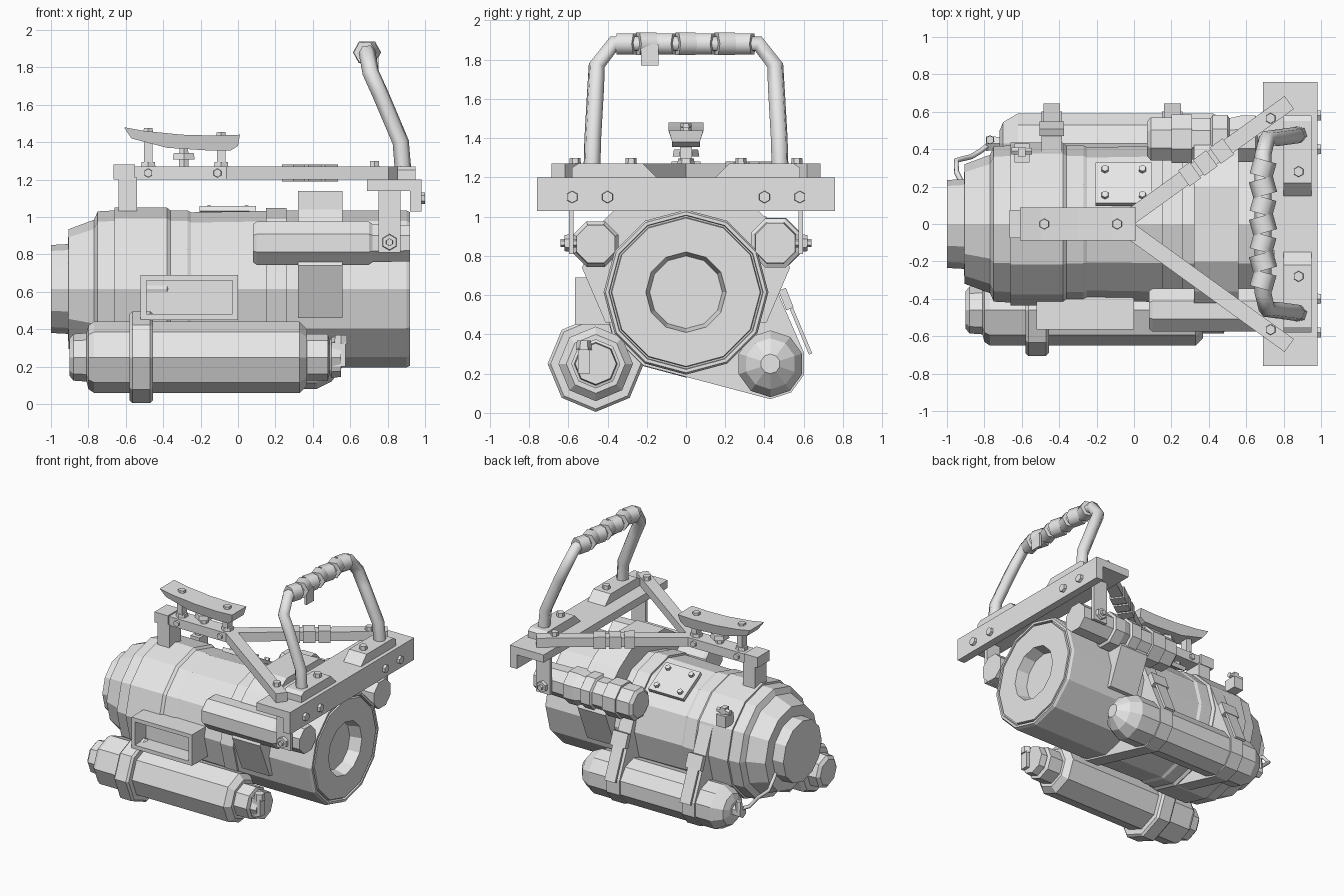
import bpy, bmesh, math
from mathutils import Vector, Matrix

cube = bpy.data.objects.get("Cube")
if cube:
    bpy.data.objects.remove(cube, do_unlink=True)

grey = bpy.data.materials.new("plain grey")
grey.use_nodes = True
COLOUR = (0.8, 0.8, 0.8, 1)
grey.diffuse_color = COLOUR
grey.node_tree.nodes["Principled BSDF"].inputs["Base Color"].default_value = COLOUR


def link(name, mesh):
    mesh.materials.clear()
    mesh.materials.append(grey)
    ob = bpy.data.objects.new(name, mesh)
    bpy.context.collection.objects.link(ob)
    return ob


def finish(name, bm):
    bmesh.ops.recalc_face_normals(bm, faces=bm.faces)
    mesh = bpy.data.meshes.new(name)
    bm.to_mesh(mesh)
    bm.free()
    return link(name, mesh)


def ring_points(r, y, z, sides, phase=0):
    angles = [math.tau * (k + phase) / sides for k in range(sides)]
    return [(y + r * math.sin(a), z + r * math.cos(a)) for a in angles]


def lathe(name, profile, y, z, sides, phase=0):
    """Faceted solid turned about an axis along x."""
    bm = bmesh.new()
    rings = [[bm.verts.new((x, *p)) for p in ring_points(r, y, z, sides, phase)]
             for x, r in profile]
    for a, b in zip(rings, rings[1:]):
        for k in range(sides):
            j = (k + 1) % sides
            bm.faces.new((a[k], a[j], b[j], b[k]))
    bm.faces.new(rings[0])
    bm.faces.new(rings[-1])
    return finish(name, bm)


def prism(name, points, place, start, end):
    """Extrude a 2D outline; place(u, v, depth) gives the 3D position."""
    bm = bmesh.new()
    a, b = ([bm.verts.new(place(u, v, d)) for u, v in points] for d in (start, end))
    bm.faces.new(a)
    bm.faces.new(b)
    for k in range(len(a)):
        j = (k + 1) % len(a)
        bm.faces.new((a[k], a[j], b[j], b[k]))
    return finish(name, bm)


def along_x(u, v, d):
    return (d, u, v)


def along_y(u, v, d):
    return (u, d, v)


def solid(name, matrix):
    bm = bmesh.new()
    bmesh.ops.create_cube(bm, size=1, matrix=matrix)
    return finish(name, bm)


def box(name, low, high):
    low, high = Vector(low), Vector(high)
    size = high - low
    return solid(name, Matrix.Translation((low + high) / 2) @ Matrix.Diagonal((*size, 1)))


def beam(name, a, b, w, h):
    a, b = Vector(a), Vector(b)
    d = (b - a).normalized()
    side = d.cross(Vector((0, 0, 1))).normalized()
    rot = Matrix((d, side, side.cross(d))).transposed().to_4x4()
    return solid(name, Matrix.Translation((a + b) / 2) @ rot
                 @ Matrix.Diagonal(((b - a).length, w, h, 1)))


def bolt(name, loc, axis=(0, 0, 1), r=0.03, h=0.04):
    bm = bmesh.new()
    rot = Vector(axis).to_track_quat('Z', 'Y').to_matrix().to_4x4()
    bmesh.ops.create_cone(bm, cap_ends=True, segments=6, radius1=r, radius2=r * 0.9,
                          depth=h, matrix=Matrix.Translation(loc) @ rot)
    return finish(name, bm)


def tube(name, points, r, res=1):
    curve = bpy.data.curves.new(name, 'CURVE')
    curve.dimensions = '3D'
    curve.bevel_depth, curve.bevel_resolution, curve.use_fill_caps = r, res, True
    sp = curve.splines.new('POLY')
    sp.points.add(len(points) - 1)
    for p, co in zip(sp.points, points):
        p.co = (*co, 1)
    ob = bpy.data.objects.new(name + " path", curve)
    mesh = bpy.data.meshes.new_from_object(ob)
    bpy.data.objects.remove(ob)
    return link(name, mesh)


# Main barrel with stepped nose and recessed open end
AXIS = 0.615
lathe("main_barrel", [(-1, .235), (-.91, .24), (-.905, .32), (-.77, .37), (-.75, .415),
      (-.66, .42), (-.66, .435), (-.53, .435), (-.38, .435), (-.36, .42), (-.27, .42),
      (-.25, .41), (.3, .42), (.9, .42), (.92, .41), (.92, .393), (.9, .39), (.9, .382),
      (.92, .378), (.92, .205), (.83, .185)], 0, AXIS, 12)

# Saddle band that carries the two upper cylinders
half = [(.2, 1.14), (.36, 1.04), (.42, .98), (.53, .74), (.41, .46)]
prism("saddle_band", half + [(-y, z) for y, z in reversed(half)], along_x, .32, .56)

# Bent cover plate with four bolts on the upper rear of the barrel
tilt = Matrix.Translation((-.055, 0, AXIS)) @ Matrix.Rotation(-math.radians(30), 4, 'X')
solid("cover_plate", tilt @ Matrix.Translation((0, 0, .425)) @ Matrix.Diagonal((.3, .25, .03, 1)))
for sx in (-1, 1):
    for sy in (-1, 1):
        bolt("cover_bolt", tilt @ Vector((sx * .1, sy * .08, .445)),
             tilt.to_3x3() @ Vector((0, 0, 1)), .022, .03)

# Front lower tank with collar, caps and valve
TY, TZ = -.46, .25
lathe("front_tank", [(-.9, .1), (-.88, .125), (-.81, .13), (-.8, .17), (-.77, .19), (.33, .19),
      (.37, .15), (.37, .125), (.48, .125), (.49, .09), (.5, .11), (.55, .105)], TY, TZ, 8)
lathe("tank_collar", [(-.58, .23), (-.565, .245), (-.47, .245), (-.455, .23)], TY, TZ, 8)
box("tank_valve", (.5, -.55, .2), (.575, -.49, .33))
bolt("valve_knob", (.55, -.52, .345), (0, 0, 1), .04, .05)

# Rear lower tank with rounded ends
lathe("rear_tank", [(-.72, .07), (-.7, .12), (-.62, .17), (.42, .17), (.5, .13), (.56, .05)],
      .43, .25, 10)

# Straps around the barrel and rear tank, with buckles and hanging tails
for x in (-.44, .205):
    bm = bmesh.new()
    outline = ring_points(.432, 0, AXIS, 12) + ring_points(.18, .43, .25, 10)
    for sx in (-.055, .055):
        for p in outline:
            bm.verts.new((x + sx, *p))
    hull = bmesh.ops.convex_hull(bm, input=bm.verts)
    loose = [v for v in bm.verts if not v.link_faces]
    bmesh.ops.delete(bm, geom=loose, context='VERTS')
    bmesh.ops.dissolve_limit(bm, angle_limit=.02, verts=bm.verts, edges=bm.edges)
    finish("tank_strap", bm)
    beam("strap_tail", (x, .5, .62), (x, .635, .3), .09, .018)
    beam("strap_buckle", (x, .49, .63), (x, .53, .53), .13, .04)

# Small latch on the upper rear of the nose
box("latch_base", (-.64, .33, .86), (-.56, .43, .95))
box("latch_lever", (-.62, .36, .94), (-.58, .41, 1.0))
bolt("latch_pin", (-.6, .39, .97), (1, 0, 0), .022, .11)

# Hose from the nose to the rear tank fitting
tube("hose", [(-.92, .22, .5), (-.95, .28, .5), (-.95, .34, .43), (-.87, .36, .36),
              (-.82, .39, .29), (-.77, .43, .27)], .014)
bolt("hose_fitting", (-.75, .43, .25), (1, 0, 0), .045, .08)
bolt("hose_tap", (-.77, .45, .3), (0, 0, 1), .025, .08)

# Upper side cylinders
lathe("front_cylinder", [(.08, .11), (.1, .125), (.7, .125), (.72, .11), (.92, .105)],
      -.46, .86, 8, .5)
lathe("rear_cylinder", [(.07, .1), (.09, .125), (.2, .125), (.2, .14), (.31, .14), (.31, .12),
      (.41, .12), (.42, .137), (.5, .137), (.51, .12), (.57, .135), (.65, .135), (.66, .115),
      (.92, .11)], .455, .865, 8, .5)

# Bracket frame on the front of the barrel
for name, low, high in (("bracket_top", (-.52, .66), (0, .69)), ("bracket_bottom", (-.52, .45), (0, .48)),
                        ("bracket_side", (-.52, .48), (-.49, .66)), ("bracket_side", (-.03, .48), (0, .66))):
    box(name, (low[0], -.565, low[1]), (high[0], -.36, high[1]))
box("bracket_back", (-.5, -.43, .47), (-.02, -.4, .67))

# Angle iron across the open end
prism("cross_angle", [(.69, 1.2), (.98, 1.2), (.98, 1.03), (.92, 1.03), (.92, 1.14), (.69, 1.14)],
      along_y, -.76, .76)

# Top spine, its post, and the diagonal arms
box("spine_bar", (-.6, -.06, 1.2), (-.03, .06, 1.27))
box("spine_end", (-.665, -.075, 1.2), (-.55, .075, 1.28))
box("spine_post", (-.64, -.07, 1.0), (-.54, .07, 1.21))
for s in (-1, 1):
    root, tip = Vector((-.05, s * .015, 1.235)), Vector((.83, s * .65, 1.235))
    beam("diagonal_arm", root, tip, .085, .07)
    bolt("arm_bolt", (.73, s * .565, 1.28))
    # Handle feet and bolts
    prism("handle_foot", [(s * .58, 1.2), (s * .58, 1.25), (s * .55, 1.27), (s * .22, 1.27),
                          (s * .15, 1.2)], along_x, .8, .95)
    bolt("foot_bolt", (.88, s * .28, 1.28))
    for y in (.4, .58):
        bolt("angle_bolt", (.985, s * y, 1.1), (1, 0, 0), .033, .03)
    # Hanging side brackets
    box("side_hanger", (.75, s * .585 - .012, .81), (.87, s * .585 + .012, 1.16))
    bolt("hanger_bolt", (.81, s * .605, .865), (0, s, 0), .045, .03)
    bolt("hanger_pin", (.81, s * .58, .865), (0, s, 0), .022, .12)
    for x in (-.48, -.11):
        bolt("spine_bolt", (x, s * .062, 1.235), (0, s, 0), .025, .025)
    if s > 0:
        for t0, t1 in ((.36, .43), (.45, .53), (.55, .63)):
            beam("arm_wrap", root.lerp(tip, t0), root.lerp(tip, t1), .105, .09)

# Carry handle and wrapped grip
leg = [(.885, .48, 1.22), (.87, .475, 1.4), (.76, .46, 1.66), (.71, .455, 1.77), (.69, .37, 1.88)]
tube("carry_handle", leg + [(x, -y, z) for x, y, z in reversed(leg)], .045)
for k in range(7):
    y = -.3 + k * .1
    lean = .012 * (-1) ** k
    tube("grip_wrap", [(.69 - lean, y - .045, 1.88), (.69 + lean, y + .04, 1.88)],
         .062 + .004 * (k % 2))
box("wrap_tail", (.73, -.23, 1.77), (.75, -.14, 1.88))

# Curved rest on posts above the spine
seat = [(-.61, 1.48), (-.5, 1.46), (-.3, 1.44), (-.12, 1.435), (.01, 1.44), (0, 1.38),
        (-.04, 1.355), (-.15, 1.355), (-.38, 1.37), (-.57, 1.42)]
rest = prism("top_rest", seat, along_y, -.088, .088)
for v in rest.data.vertices[:]:
    if v.co.z < 1.425 and v.index % len(seat) >= 5:
        v.co.y *= .8
for x, top in ((-.48, 1.46), (-.09, 1.44)):
    box("rest_post", (x - .022, -.03, 1.26), (x + .022, .03, 1.4))
    bolt("post_foot", (x, 0, 1.28), (0, 0, 1), .045, .03)
    bolt("rest_bolt", (x, 0, top), (0, 0, 1), .03, .03)
bolt("adjuster_stem", (-.29, 0, 1.32), (0, 0, 1), .03, .12)
bolt("adjuster_knob", (-.29, 0, 1.325), (0, 0, 1), .068, .035)
